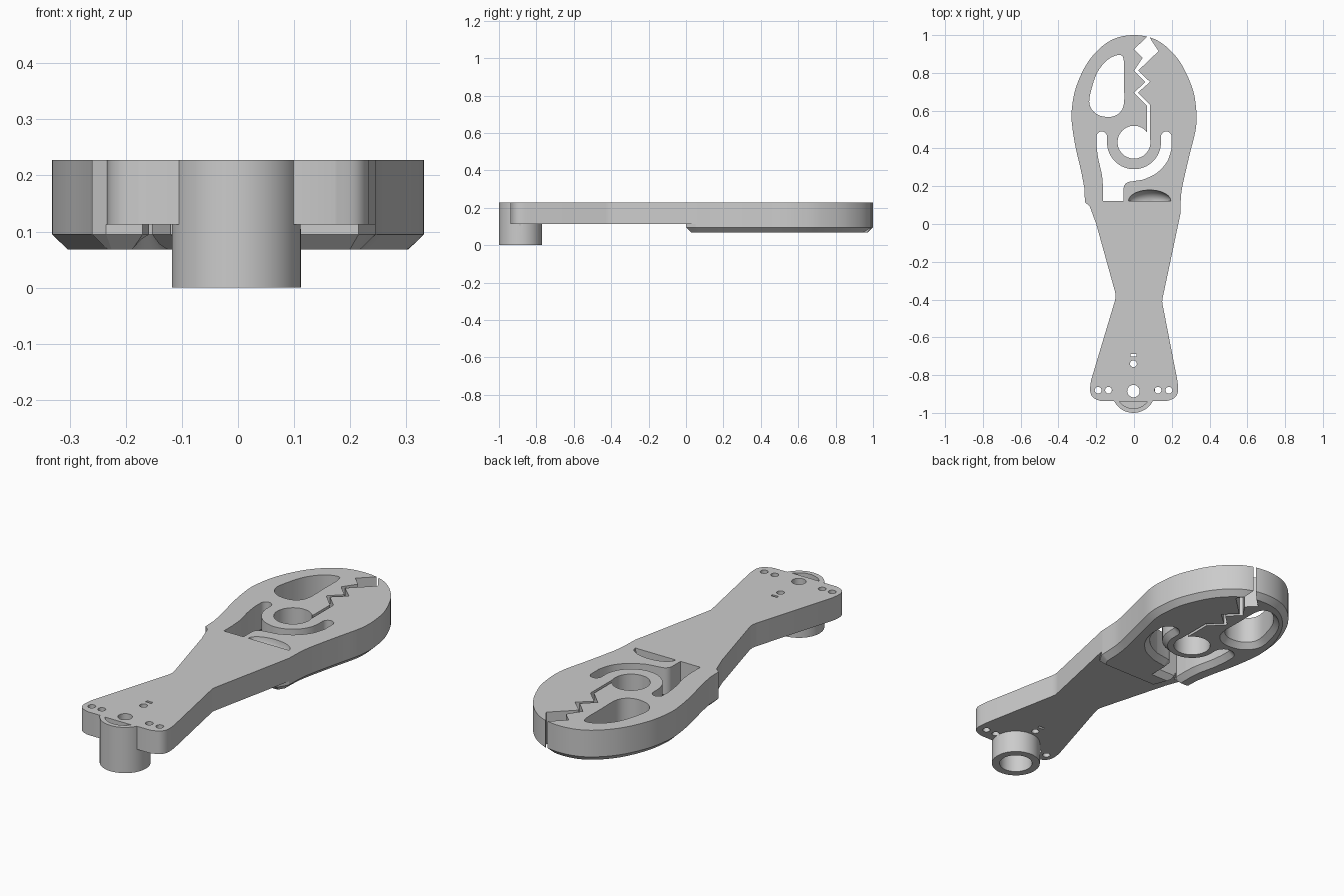
import bpy, bmesh, math
from mathutils import Vector

if "Cube" in bpy.data.objects:
    bpy.data.objects.remove(bpy.data.objects["Cube"])

TOP, PLATE, RIM, LOW = 0.228, 0.113, 0.095, 0.068

grey = bpy.data.materials.new("plain_grey")
grey.diffuse_color = (0.6, 0.6, 0.6, 1)
grey.use_nodes = True
grey.node_tree.nodes["Principled BSDF"].inputs["Base Color"].default_value = grey.diffuse_color


def spline(pts, closed=False, steps=6):
    """Smooth curve through the given points."""
    p = [Vector(q) for q in pts]
    n = len(p)
    out = []
    for i in range(n if closed else n - 1):
        if closed:
            a, b, c, d = (p[(i + k) % n] for k in (-1, 0, 1, 2))
        else:
            a, b, c, d = p[max(i - 1, 0)], p[i], p[i + 1], p[min(i + 2, n - 1)]
        for s in range(steps):
            t = s / steps
            out.append(0.5 * (2 * b + (c - a) * t + (2 * a - 5 * b + 4 * c - d) * t * t
                              + (3 * b - a - 3 * c + d) * t ** 3))
    if not closed:
        out.append(p[-1])
    return [tuple(v) for v in out]


def arc(cx, cy, r, a0, a1, n=16):
    return [(cx + r * math.cos(math.radians(a0 + (a1 - a0) * i / n)),
             cy + r * math.sin(math.radians(a0 + (a1 - a0) * i / n))) for i in range(n + 1)]


def circle(cx, cy, r, n=32):
    return arc(cx, cy, r, 0, 360, n)[:-1]


def grow(pts, d):
    """Offset a counter-clockwise outline outwards by d."""
    out = []
    for i, q in enumerate(pts):
        q = Vector(q)
        e1 = (q - Vector(pts[i - 1])).normalized()
        e2 = (Vector(pts[(i + 1) % len(pts)]) - q).normalized()
        n1, n2 = Vector((e1.y, -e1.x)), Vector((e2.y, -e2.x))
        m = n1 + n2
        out.append(tuple(q + m * (d / max(1 + n1.dot(n2), 0.5))))
    return out


def solid(name, pts, layers):
    """Stack an outline at (height, offset) layers into a closed solid."""
    area = sum(pts[i - 1][0] * pts[i][1] - pts[i][0] * pts[i - 1][1] for i in range(len(pts)))
    if area < 0:
        pts = pts[::-1]
    bm = bmesh.new()
    rings = [[bm.verts.new((x, y, z)) for x, y in (grow(pts, d) if d else pts)] for z, d in layers]
    n = len(pts)
    for lo, hi in zip(rings, rings[1:]):
        for i in range(n):
            j = (i + 1) % n
            bm.faces.new((lo[i], lo[j], hi[j], hi[i]))
    bm.faces.new(rings[0][::-1])
    bm.faces.new(rings[-1])
    return finish(name, bm)


def finish(name, bm):
    me = bpy.data.meshes.new(name)
    bm.to_mesh(me)
    bm.free()
    me.materials.append(grey)
    ob = bpy.data.objects.new(name, me)
    bpy.context.collection.objects.link(ob)
    return ob


def combine(ob, tool, op="DIFFERENCE"):
    """Apply a boolean, falling back to another solver if the result is empty."""
    bpy.context.view_layer.objects.active = ob
    for solver in ("EXACT", "MANIFOLD", "FLOAT"):
        mod = ob.modifiers.new("cut", "BOOLEAN")
        mod.operation, mod.solver, mod.object = op, solver, tool
        bpy.context.view_layer.update()
        done = ob.evaluated_get(bpy.context.evaluated_depsgraph_get())
        if len(done.data.polygons) > 10:
            bpy.ops.object.modifier_apply(modifier=mod.name)
            return
        ob.modifiers.remove(mod)


def drop(tool):
    bpy.data.objects.remove(tool, do_unlink=True)


# Outlines: oval head, then waisted handle with a rounded end
head = spline([(0.245, 0.05), (0.25, 0.16), (0.267, 0.25), (0.295, 0.37), (0.328, 0.51), (0.328, 0.62),
               (0.305, 0.73), (0.235, 0.87), (0.127, 0.97), (0, 1.0), (-0.127, 0.97), (-0.235, 0.87),
               (-0.305, 0.73), (-0.33, 0.6), (-0.326, 0.51), (-0.308, 0.4), (-0.28, 0.28),
               (-0.262, 0.185)]) + [(-0.26, 0.115)]
handle = [(-0.235, 0.095), (-0.2, 0.0), (-0.1, -0.36), (-0.097, -0.385), (-0.102, -0.41)]
handle += spline([(-0.228, -0.83), (-0.232, -0.885), (-0.215, -0.92), (-0.175, -0.938)])
handle += spline([(0.172, -0.938), (0.215, -0.92), (0.233, -0.885), (0.23, -0.83)])
handle += [(0.152, -0.43), (0.149, -0.41), (0.153, -0.385)]

plate = solid("handle_plate", head + handle, [(PLATE, 0), (TOP, 0)])
under = solid("head_underside",
              head + [(-0.235, 0.095), (-0.17, 0.095), (-0.155, 0.13), (-0.12, 0.0), (0.215, 0.0)],
              [(LOW, -0.028), (RIM, 0), (PLATE, 0)])

# Hollow boss joined under the handle end
boss = solid("boss", circle(-0.003, -0.885, 0.115, 48), [(0, 0), (TOP, 0)])
combine(plate, boss, "UNION")
drop(boss)

# Large openings with a chamfer on the underside
flare = [(0.065, 0.028), (RIM, 0), (0.3, 0)]
spring_gap = (arc(-0.171, 0.462, 0.028, 0, 180, 10)
              + spline([(-0.199, 0.42), (-0.19, 0.35), (-0.17, 0.26), (-0.164, 0.19)])
              + [(-0.164, 0.122), (-0.055, 0.122)] + arc(-0.019, 0.188, 0.036, 180, 95, 6)
              + spline([(0.05, 0.235), (0.12, 0.27), (0.175, 0.33), (0.199, 0.4)])
              + arc(0.171, 0.462, 0.028, 0, 180, 10) + arc(0, 0.433, 0.143, 0, -180, 32))
window = spline([(-0.075, 0.895), (-0.054, 0.865), (-0.053, 0.75), (-0.053, 0.64), (-0.075, 0.59),
                 (-0.125, 0.567), (-0.195, 0.58), (-0.236, 0.635), (-0.222, 0.725), (-0.19, 0.81),
                 (-0.135, 0.873)], closed=True)
# Zigzag jaw slit running into the pivot hole
slit = [(0.074, 1.05), (0.074, 0.996), (0.0, 0.925), (0.046, 0.88), (0.0, 0.812), (0.06, 0.752),
        (0.0, 0.695), (0.07, 0.625), (0.07, 0.45), (0.084, 0.45), (0.084, 0.632), (0.02, 0.695),
        (0.085, 0.752), (0.022, 0.812), (0.13, 0.915), (0.077, 0.996), (0.077, 1.05)]
straight = [(0.03, 0), (0.3, 0)]
for pts, layers in ((spring_gap, flare), (window, flare), (slit, straight),
                    (circle(0, 0.433, 0.087, 48), straight)):
    tool = solid("cutter", pts, layers)
    combine(plate, tool)
    combine(under, tool)
    drop(tool)

# Screw holes, small slot and boss bore
holes = [(circle(x, -0.88, 0.018, 20), 0.105, 0.3) for x in (-0.19, -0.135, 0.127, 0.185)]
holes += [(circle(-0.003, -0.74, 0.018, 20), 0.05, 0.3),
          ([(-0.019, -0.701), (0.013, -0.701), (0.013, -0.688), (-0.019, -0.688)], 0.05, 0.3),
          (circle(-0.003, -0.885, 0.078, 40), -0.05, 0.1),
          (circle(-0.003, -0.885, 0.033, 24), 0.05, 0.3),
          (arc(-0.003, -0.885, 0.092, 217, 323, 20), 0.19, 0.3)]
for pts, z0, z1 in holes:
    tool = solid("cutter", pts, [(z0, 0), (z1, 0)])
    combine(plate, tool)
    drop(tool)

# Thumb scoop: quarter of a flattened ball ending at a straight wall
bm = bmesh.new()
for x, y in arc(0, 0, 1, 0, 180, 24):
    bm.verts.new((0.083 + 0.112 * x, 0.122 + 0.058 * y, TOP + 0.05))
    for k in range(7):
        c, s = math.cos(k * math.pi / 12), math.sin(k * math.pi / 12)
        bm.verts.new((0.083 + 0.112 * x * c, 0.122 + 0.058 * y * c, TOP - 0.07 * s))
bmesh.ops.remove_doubles(bm, verts=bm.verts, dist=1e-5)
bmesh.ops.convex_hull(bm, input=bm.verts)
bmesh.ops.delete(bm, geom=[v for v in bm.verts if not v.link_faces], context="VERTS")
bmesh.ops.recalc_face_normals(bm, faces=bm.faces)
scoop = finish("cutter", bm)
combine(plate, scoop)
drop(scoop)

# Smooth curved walls, keep edges sharp
for ob in (plate, under):
    bpy.ops.object.select_all(action="DESELECT")
    ob.select_set(True)
    bpy.context.view_layer.objects.active = ob
    bpy.ops.object.shade_smooth_by_angle(angle=math.radians(25))
